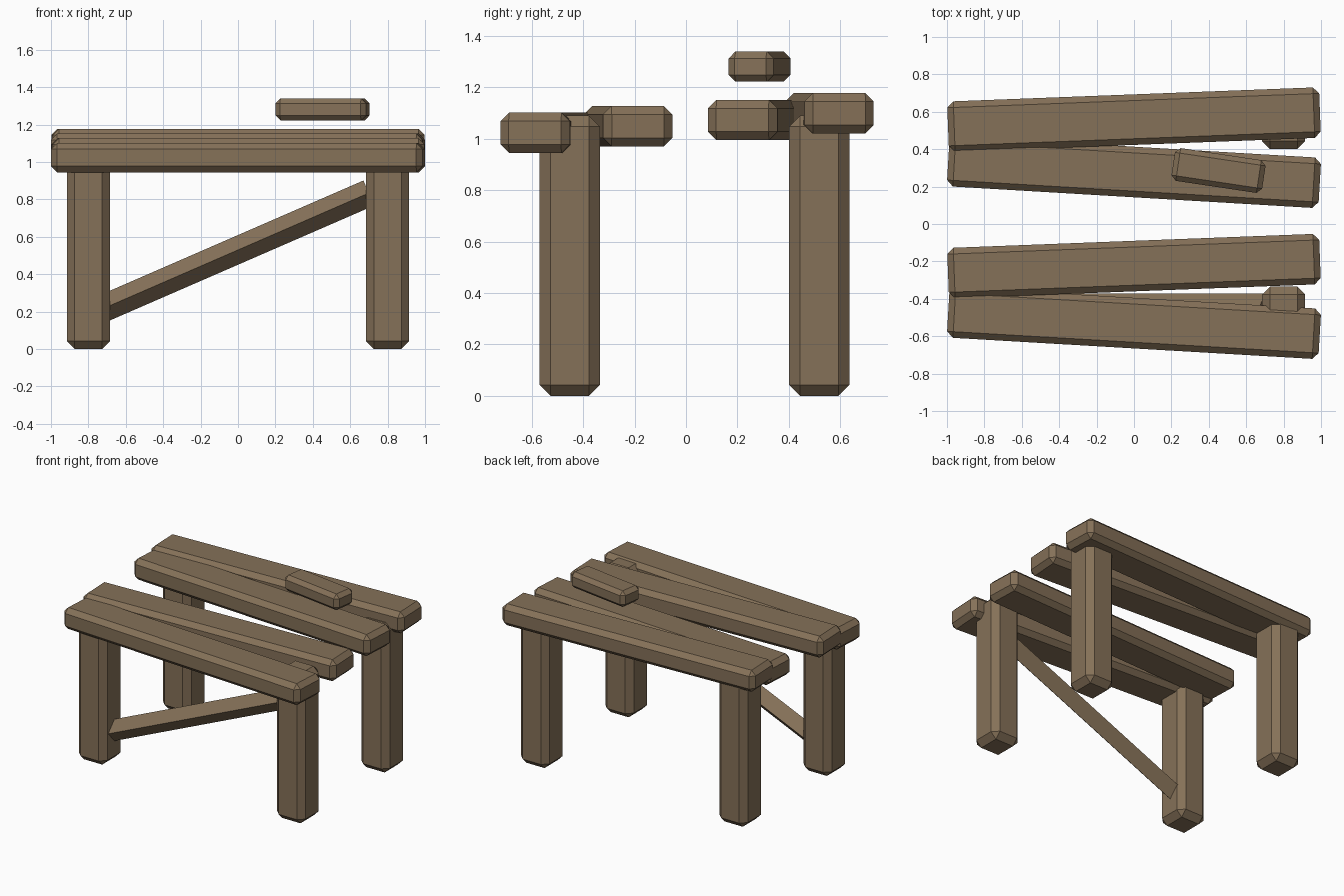
import bpy
from math import radians, cos, sin

if "Cube" in bpy.data.objects:
    bpy.data.objects.remove(bpy.data.objects["Cube"], do_unlink=True)

# Single weathered wood colour
wood = bpy.data.materials.new("brown_wood")
wood.use_nodes = True
colour = (0.235, 0.165, 0.098, 1)
wood.diffuse_color = colour
wood.node_tree.nodes["Principled BSDF"].inputs["Base Color"].default_value = colour
wood.node_tree.nodes["Principled BSDF"].inputs["Roughness"].default_value = 0.9


def timber(name, size, location, rotation=(0, 0, 0), chamfer=0.0):
    """Flat-shaded wooden block, with chamfered edges if asked for."""
    bpy.ops.mesh.primitive_cube_add(size=1, location=location)
    block = bpy.context.object
    block.name = name
    block.scale = size
    bpy.ops.object.transform_apply(location=False, rotation=False, scale=True)
    block.rotation_euler = [radians(a) for a in rotation]
    block.data.materials.append(wood)
    if chamfer:
        bevel = block.modifiers.new("chamfer", 'BEVEL')
        bevel.width = chamfer
        bevel.segments = 1
        bevel.limit_method = 'ANGLE'
    return block


# Four posts
LEG_HEIGHT = 1.09
for side, x in (("left", 0.80), ("right", -0.80)):
    for end, y in (("front", -0.452), ("back", 0.518)):
        timber(f"{end}_{side}_leg", (0.23, 0.234, LEG_HEIGHT),
               (x, y, LEG_HEIGHT / 2), chamfer=0.042)

# Four skewed top planks, each a little higher than the one before
planks = (
    ("front_outer_plank", -0.53, 1.023, -3.35),
    ("front_inner_plank", -0.225, 1.049, 2.2),
    ("back_inner_plank", 0.278, 1.073, -3.4),
    ("back_outer_plank", 0.558, 1.099, 2.2),
)
for name, y, z, turn in planks:
    timber(name, (1.99, 0.27, 0.157), (0, y, z), (0, 0, turn), 0.033)

# Loose short board above the top
timber("loose_board", (0.49, 0.177, 0.118), (0.452, 0.286, 1.281),
       (0, 0, -8.5), 0.027)

# Diagonal brace between the front legs, set on its edge
tilt = radians(23.5)
length, shift = 1.57, -0.022
timber("diagonal_brace", (length, 0.103, 0.103),
       (shift * cos(tilt), -0.445, 0.53 + shift * sin(tilt)),
       (45, -23.5, 0))
